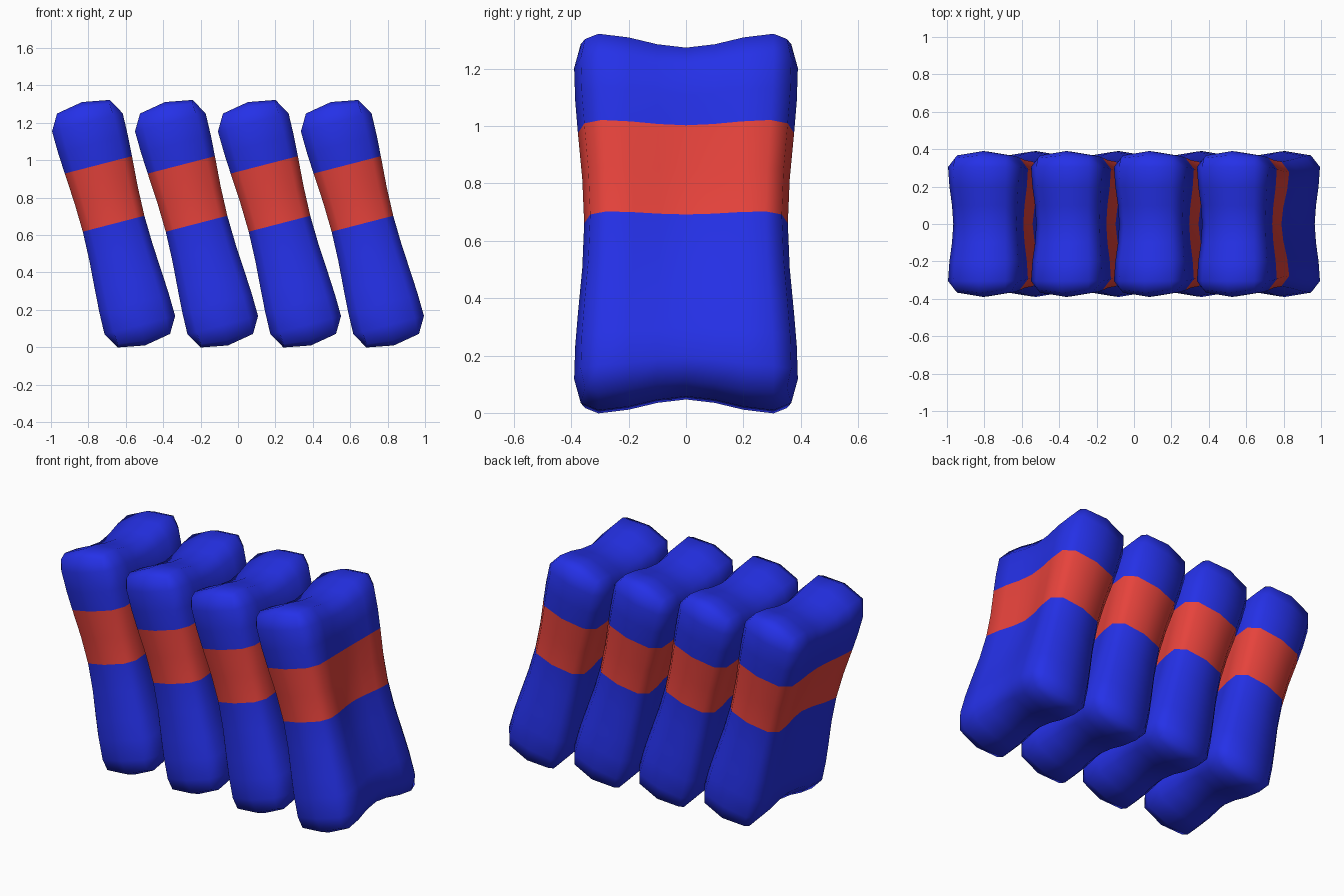
import bpy, bmesh, math

if "Cube" in bpy.data.objects:
    bpy.data.objects.remove(bpy.data.objects["Cube"])


def material(name, rgb):
    m = bpy.data.materials.new(name)
    m.diffuse_color = (*rgb, 1)
    m.use_nodes = True
    m.node_tree.nodes["Principled BSDF"].inputs["Base Color"].default_value = m.diffuse_color
    return m


blue = material("cover blue", (0.018, 0.03, 0.80))
red = material("band red", (0.80, 0.056, 0.045))

# Grid lines of one volume: thickness, depth, height (first and last are the rounded edges)
US = [-0.145, 0, 0.145]
YS = [-0.367, -0.305, -0.2, -0.1, 0, 0.1, 0.2, 0.305, 0.367]
WS = [-0.646, -0.56, -0.44, -0.325, -0.16, 0, 0.16, 0.325, 0.44, 0.56, 0.646]
GRID = (US, YS, WS)
BULGE = (0.195, 0.39, 0.672)      # reach of the three face pairs
CORNER = (0.14, 0.352, 0.628)


def bump(t, limit):
    """1 in the middle, fading to 0 at the limit."""
    return 0.5 * (1 + math.cos(math.pi * min(1, abs(t) / limit)))


def shape(idx):
    """Position of a grid point on the rounded, pinched block."""
    p = [g[i] for g, i in zip(GRID, idx)]
    ends = [a for a in range(3) if idx[a] in (0, len(GRID[a]) - 1)]
    if len(ends) == 1:                       # face point
        a = ends[0]
        p[a] = math.copysign(BULGE[a], p[a])
    elif len(ends) == 3:                     # corner point
        p = [math.copysign(c, v) for c, v in zip(CORNER, p)]
    u, y, w = p
    sy, sw = bump(y, 0.305), bump(w, 0.56)
    u *= 1 - (0.025 * sw + sy * (0.02 + 0.023 * sw)) / 0.195
    y *= 1 - 0.035 * sw / 0.39
    w -= math.copysign(0.05 * sy * (w / 0.672) ** 2, w)
    return u, y, w


def volume_mesh():
    bm = bmesh.new()
    verts = {}

    def vert(idx):
        if idx not in verts:
            verts[idx] = bm.verts.new(shape(idx))
        return verts[idx]

    for a in range(3):
        b, c = (a + 1) % 3, (a + 2) % 3
        for end in (0, len(GRID[a]) - 1):
            for i in range(len(GRID[b]) - 1):
                for j in range(len(GRID[c]) - 1):
                    loop = []
                    for di, dj in ((0, 0), (1, 0), (1, 1), (0, 1)):
                        k = [0, 0, 0]
                        k[a], k[b], k[c] = end, i + di, j + dj
                        loop.append(vert(tuple(k)))
                    if end == 0:
                        loop.reverse()
                    f = bm.faces.new(loop)
                    f.smooth = True
                    # red band just above the middle
                    f.material_index = int(0 < f.calc_center_median().z < 0.32)
    me = bpy.data.meshes.new("volume")
    bm.to_mesh(me)
    bm.free()
    me.materials.append(blue)
    me.materials.append(red)
    return me


# Four leaning volumes in a row
mesh = volume_mesh()
for n in range(4):
    ob = bpy.data.objects.new(f"leaning_volume_{n + 1}", mesh)
    ob.location = ((n - 1.5) * 0.4435, 0, 0.66)
    ob.rotation_euler = (0, math.radians(-14.5), 0)
    bpy.context.collection.objects.link(ob)
